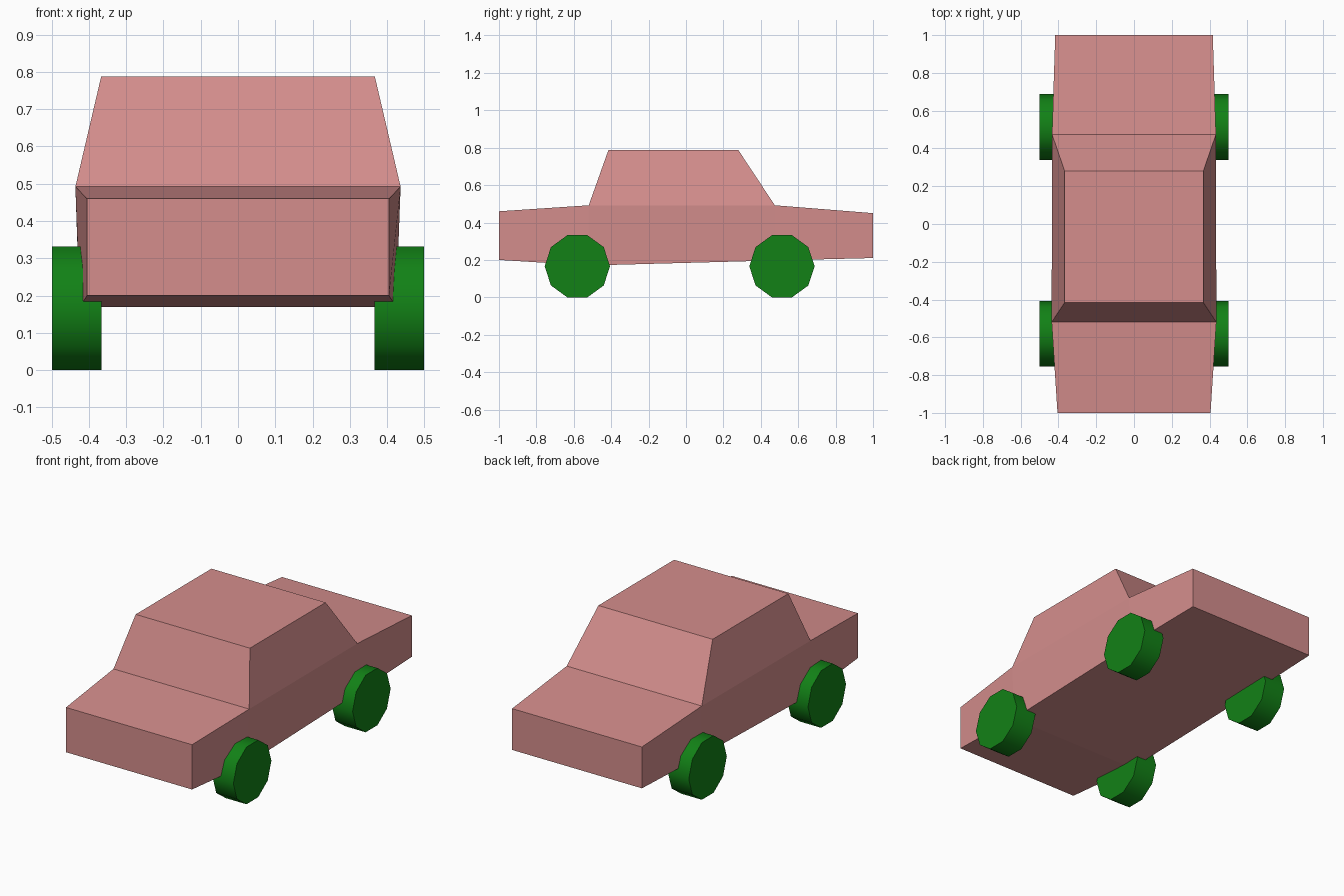
import bpy, bmesh, math

if "Cube" in bpy.data.objects:
    bpy.data.objects.remove(bpy.data.objects["Cube"])


def material(name, color):
    m = bpy.data.materials.new(name)
    m.diffuse_color = color
    m.use_nodes = True
    m.node_tree.nodes["Principled BSDF"].inputs["Base Color"].default_value = m.diffuse_color
    return m


def make_object(name, bm, mat):
    bmesh.ops.recalc_face_normals(bm, faces=bm.faces)
    me = bpy.data.meshes.new(name)
    bm.to_mesh(me)
    bm.free()
    me.materials.append(mat)
    ob = bpy.data.objects.new(name, me)
    bpy.context.collection.objects.link(ob)
    return ob


pink = material("body_paint", (0.66, 0.27, 0.265, 1))
green = material("wheel_green", (0.006, 0.22, 0.008, 1))

# Body: lofted cross-sections (y, bottom z, bottom half width, top z, top half width)
bm = bmesh.new()
sections = [(-1.0, 0.20, 0.405, 0.46, 0.405), (-0.52, 0.17, 0.424, 0.492, 0.436),
            (0.475, 0.197, 0.426, 0.492, 0.434), (1.0, 0.21, 0.417, 0.45, 0.417)]
rings = []
for y, zb, wb, zt, wt in sections:
    rings.append([bm.verts.new(p) for p in
                  ((-wb, y, zb), (wb, y, zb), (wt, y, zt), (-wt, y, zt))])
for n, (a, b) in enumerate(zip(rings, rings[1:])):
    for i in range(4):
        if n == 1 and i == 2:      # the cabin covers this opening
            continue
        j = (i + 1) % 4
        bm.faces.new((a[i], a[j], b[j], b[i]))
bm.faces.new(rings[0])
bm.faces.new(rings[-1])

# Cabin: tapers from the belt line up to the roof
base = [rings[1][3], rings[1][2], rings[2][2], rings[2][3]]
roof = [bm.verts.new((x, y, 0.787)) for x, y in
        ((-0.367, -0.415), (0.367, -0.415), (0.367, 0.28), (-0.367, 0.28))]
for i in range(4):
    j = (i + 1) % 4
    bm.faces.new((base[i], base[j], roof[j], roof[i]))
bm.faces.new(roof)
make_object("car_body", bm, pink)


# Wheels: ten-sided discs with flats at top and bottom
def wheel(name, side, y):
    inner, outer, r = 0.366, 0.499, 0.1745
    bm = bmesh.new()
    loops = []
    for x in (inner, outer):
        loops.append([bm.verts.new((side * x, y + r * math.cos(k * math.tau / 10),
                                    0.166 + r * math.sin(k * math.tau / 10)))
                      for k in range(10)])
    for i in range(10):
        j = (i + 1) % 10
        bm.faces.new((loops[0][i], loops[0][j], loops[1][j], loops[1][i]))
    for ring in loops:
        bm.faces.new(ring)
    ob = make_object(name, bm, green)
    bpy.ops.object.select_all(action='DESELECT')
    ob.select_set(True)
    bpy.context.view_layer.objects.active = ob
    bpy.ops.object.shade_smooth_by_angle(angle=math.radians(45))


for end, y in (("front", -0.581), ("rear", 0.513)):
    for label, side in (("right", 1), ("left", -1)):
        wheel(f"{end}_{label}_wheel", side, y)
